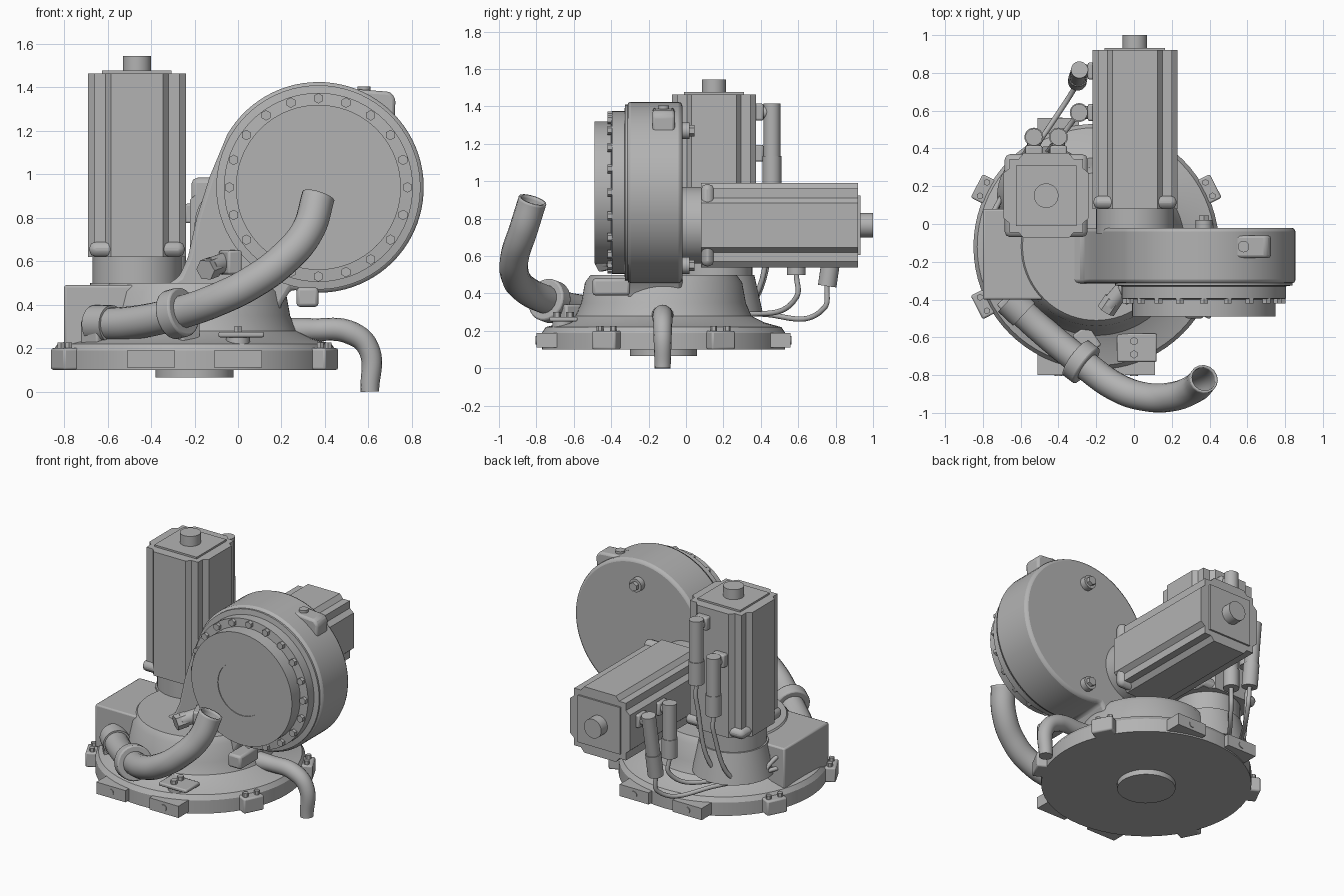
import bpy, bmesh, math
from mathutils import Vector, Matrix

cube = bpy.data.objects.get("Cube")
if cube:
    bpy.data.objects.remove(cube)

grey = bpy.data.materials.new("cast_grey")
grey.use_nodes = True
colour = (0.45, 0.45, 0.45, 1)
grey.diffuse_color = colour
grey.node_tree.nodes["Principled BSDF"].inputs["Base Color"].default_value = colour
X, Y, Z = Vector((1, 0, 0)), Vector((0, 1, 0)), Vector((0, 0, 1))
parts = []


def add(name, bm, bevel=0):
    bmesh.ops.recalc_face_normals(bm, faces=bm.faces)
    mesh = bpy.data.meshes.new(name)
    bm.to_mesh(mesh)
    bm.free()
    mesh.materials.append(grey)
    ob = bpy.data.objects.new(name, mesh)
    bpy.context.collection.objects.link(ob)
    if bevel:
        mod = ob.modifiers.new("soft_edges", "BEVEL")
        mod.width, mod.segments, mod.limit_method = bevel, 2, "ANGLE"
    parts.append(ob)
    return ob


def box(name, lo, hi, bevel=0, turn=0):
    lo, hi = Vector(lo), Vector(hi)
    bm = bmesh.new()
    bmesh.ops.create_cube(bm, size=1, matrix=Matrix.Translation((lo + hi) / 2)
                          @ Matrix.Rotation(turn, 4, "Z") @ Matrix.Diagonal((*(hi - lo), 1)))
    return add(name, bm, bevel)


def rod(name, a, b, r, r2=None, sides=32, bevel=0):
    a, b = Vector(a), Vector(b)
    bm = bmesh.new()
    spin = Z.rotation_difference(b - a).to_matrix().to_4x4()
    bmesh.ops.create_cone(bm, cap_ends=True, segments=sides, radius1=r,
                          radius2=r if r2 is None else r2, depth=(b - a).length,
                          matrix=Matrix.Translation((a + b) / 2) @ spin)
    return add(name, bm, bevel)


def lathe(name, centre, axis, profile, sides=72):
    """Revolve (radius, distance along axis) points around an axis."""
    bm = bmesh.new()
    spin = Z.rotation_difference(axis).to_matrix()
    rings = []
    for r, h in profile:
        rings.append([bm.verts.new(Vector(centre) + spin @ Vector(
            (r * math.cos(math.tau * i / sides), r * math.sin(math.tau * i / sides), h)))
            for i in range(sides)])
    for low, high in zip(rings, rings[1:]):
        for i in range(sides):
            j = (i + 1) % sides
            bm.faces.new((low[i], low[j], high[j], high[i]))
    bm.faces.new(rings[0])
    bm.faces.new(rings[-1])
    return add(name, bm)


def prism(name, outline, start, step, bevel=0):
    """Extrude a closed outline, given by a point function, along a step."""
    bm = bmesh.new()
    face = bm.faces.new([bm.verts.new(Vector(start) + p) for p in outline])
    new = bmesh.ops.extrude_face_region(bm, geom=[face])["geom"]
    bmesh.ops.translate(bm, vec=step, verts=[v for v in new if isinstance(v, bmesh.types.BMVert)])
    return add(name, bm, bevel)


def tube(name, points, r, scales=None, caps=True):
    cu = bpy.data.curves.new(name, "CURVE")
    cu.dimensions, cu.bevel_depth, cu.bevel_resolution = "3D", r, 6
    cu.use_fill_caps = caps
    sp = cu.splines.new("BEZIER")
    sp.bezier_points.add(len(points) - 1)
    for i, (bp, p) in enumerate(zip(sp.bezier_points, points)):
        bp.co, bp.radius = p, scales[i] if scales else 1
        bp.handle_left_type = bp.handle_right_type = "AUTO"
    cu.materials.append(grey)
    ob = bpy.data.objects.new(name, cu)
    bpy.context.collection.objects.link(ob)
    return ob


# Round base with boss, flared pedestal and lugs
hub = Vector((-0.2, -0.12, 0))
lathe("base_plate", hub, Z, [(0.65, 0.1), (0.65, 0.19), (0.63, 0.22), (0.54, 0.245),
                             (0.47, 0.28), (0.44, 0.35), (0.42, 0.46), (0.39, 0.5)])
rod("base_boss", hub + Z * 0.065, hub + Z * 0.12, 0.18, sides=48)
for x in (-0.4, 0.0):
    for side in (-1, 1):
        y = hub.y + side * 0.6
        box("mount_lug", (x - 0.11, y - 0.08, 0.11), (x + 0.11, y + 0.08, 0.19))
        rod("mount_bolt", (x, y, 0.15), (x, y + side * 0.085, 0.15), 0.022, sides=16)
for deg in (27, 153, 207, 333):
    d = Vector((math.cos(math.radians(deg)), math.sin(math.radians(deg)), 0))
    p = hub + d * 0.64
    box("rim_lug", p + Vector((-0.07, -0.07, 0.1)), p + Vector((0.07, 0.07, 0.2)), 0.01,
        math.radians(deg))
    for s in (-0.04, 0.04):
        q = p + d * 0.03 + Vector((-d.y, d.x, 0)) * s
        rod("rim_bolt", q + Z * 0.19, q + Z * 0.225, 0.018, sides=6)

# Side junction box and bridge to the pedestal
prism("side_housing", [Vector(p) for p in ((-0.8, 0, 0.2), (-0.8, 0, 0.49), (-0.27, 0, 0.49),
                                            (-0.2, 0, 0.2))], (0, -0.4, 0), Y * 0.48, 0.01)

# Scroll housing: large disc with a tangent neck running down to the base
wheel = Vector((0.37, 0, 0.94))
outline = [wheel + Vector((math.cos(a), 0, math.sin(a))) * 0.485
           for a in [math.radians(-105 + 255 * i / 60) for i in range(61)]]
outline += [Vector(p) for p in ((-0.13, 0, 0.99), (-0.19, 0, 0.8), (-0.23, 0, 0.62),
                                (-0.27, 0, 0.53), (-0.36, 0, 0.47), (-0.36, 0, 0.27),
                                (0.17, 0, 0.27), (0.2, 0, 0.4))]
prism("scroll_housing", outline, (0, -0.315, 0), Y * 0.295, 0.02)
lathe("wheel_cover", wheel, -Y, [(0.47, 0.3), (0.47, 0.325), (0.435, 0.33), (0.435, 0.395),
                                 (0.38, 0.4), (0.38, 0.49), (0.18, 0.49), (0.18, 0.485)])
for i in range(20):
    a = math.tau * i / 20
    p = wheel + Vector((math.cos(a), 0, math.sin(a))) * 0.41
    rod("cover_bolt", p - Y * 0.38, p - Y * 0.42, 0.024, sides=6)
for z in (1.27, 0.55):
    rod("rear_plug", (0.37, -0.05, z), (0.37, 0.02, z), 0.045, sides=24)
    rod("rear_plug_head", (0.37, 0.01, z), (0.37, 0.045, z), 0.03, sides=6)
prism("lifting_lug", [Vector(p) for p in ((0.5, 0, 1.3), (0.5, 0, 1.395), (0.7, 0, 1.38),
                                           (0.725, 0, 1.35), (0.72, 0, 1.22))],
      (0, -0.18, 0), Y * 0.12, 0.015)
rod("lifting_lug_bolt", (0.58, -0.12, 1.37), (0.58, -0.12, 1.405), 0.03, sides=24)


# Servo motors share one ribbed section
def motor(name, start, axis, u, v, length, collar):
    corner = [(0.225, 0.12), (0.195, 0.145), (0.195, 0.195), (0.145, 0.195), (0.12, 0.225)]
    ring = []
    for k in range(4):
        c, s = round(math.cos(k * math.pi / 2)), round(math.sin(k * math.pi / 2))
        ring += [u * (a * c - b * s) + v * (a * s + b * c) for a, b in corner]
    start = Vector(start)
    prism(name + "_body", ring, start, axis * length)
    plate = [u * a + v * b for a, b in ((-1, -1), (1, -1), (1, 1), (-1, 1))]
    prism(name + "_flange", [p * 0.22 for p in plate], start, axis * 0.07, 0.03)
    prism(name + "_end_plate", [p * 0.16 for p in plate], start + axis * length, axis * 0.012)
    rod(name + "_end_cap", start + axis * length, start + axis * (length + 0.08), 0.065)
    rod(name + "_collar", start - axis * collar, start + axis * 0.01, 0.205, sides=48)


motor("upright_motor", (-0.465, 0.15, 0.62), Z, X, Y, 0.845, 0.2)
motor("rear_motor", (0.005, 0.08, 0.765), Y, X, Z, 0.84, 0.13)
rod("upright_seat", (-0.465, 0.15, 0.3), (-0.465, 0.15, 0.5), 0.26, 0.215, 48)


# Elbow plugs and cables running to the side box
def plug(name, root, out, tip, end):
    root, tip = Vector(root), Vector(tip)
    elbow = root + out * 0.09
    box(name + "_seat", root - Vector((0.045,) * 3), root + Vector((0.045,) * 3), 0.01)
    rod(name + "_arm", root, elbow + out * 0.02, 0.035, sides=20)
    mid = elbow.lerp(tip, 0.6)
    rod(name + "_head", elbow + (elbow - tip).normalized() * 0.045, mid, 0.045, sides=24)
    rod(name + "_sleeve", mid, tip, 0.05, sides=24)
    drop = tip + (tip - elbow).normalized() * 0.12
    bend = drop.lerp(Vector(end), 0.5)
    bend.z = 0.29
    tube(name + "_cable", [tip, drop, bend, end], 0.014)


plug("upper_plug", (-0.4, 0.37, 1.37), Y, (-0.4, 0.46, 0.98), (-0.68, 0.07, 0.42))
plug("lower_plug", (-0.53, 0.37, 1.15), Y, (-0.53, 0.46, 0.8), (-0.74, 0.07, 0.42))
plug("inner_plug", (-0.2, 0.59, 0.82), -X, (-0.29, 0.59, 0.5), (-0.68, 0.07, 0.34))
plug("outer_plug", (-0.2, 0.81, 0.82), -X, (-0.3, 0.755, 0.44), (-0.74, 0.07, 0.34))

# Curved hose with clamp and inlet fitting
hose = tube("hose", [(-0.64, -0.42, 0.31), (-0.5, -0.55, 0.315), (-0.28, -0.73, 0.36),
                     (-0.08, -0.87, 0.43), (0.06, -0.915, 0.5), (0.2, -0.915, 0.6),
                     (0.32, -0.87, 0.74), (0.37, -0.82, 0.9)], 0.077, caps=False)
hose.modifiers.new("wall", "SOLIDIFY").thickness = 0.012
clamp, along = Vector((-0.28, -0.73, 0.36)), Vector((0.78, -0.58, 0.22)).normalized()
rod("hose_clamp", clamp - along * 0.04, clamp + along * 0.04, 0.115, sides=24, bevel=0.01)
box("clamp_foot", (-0.3, -0.68, 0.2), (-0.2, -0.55, 0.34), 0.01, 0.6)
rod("hose_fitting", (-0.66, -0.4, 0.31), (-0.58, -0.475, 0.31), 0.088, sides=24)
box("hose_flange", (-0.7, -0.5, 0.2), (-0.6, -0.38, 0.33), 0.01, 0.7)

# Drain spout, front bracket and small fittings
tube("drain_spout", [(0.15, -0.125, 0.27), (0.35, -0.125, 0.285), (0.52, -0.125, 0.27),
                     (0.6, -0.125, 0.2), (0.607, -0.125, 0)], 0.045, (1.5, 1.15, 1.2, 1.1, 0.95))
box("front_bracket", (-0.09, -0.73, 0.25), (0.12, -0.58, 0.275), 0.008)
rod("bracket_post", (0, -0.66, 0.18), (0, -0.66, 0.27), 0.055, sides=24)
for y in (-0.69, -0.62):
    rod("bracket_bolt", (0, y, 0.27), (0, y, 0.3), 0.022, sides=6)
box("lower_bracket", (0.27, -0.5, 0.39), (0.37, -0.3, 0.48), 0.015)
rod("sensor_nut", (-0.15, -0.46, 0.56), (-0.11, -0.4, 0.575), 0.05, sides=6)
rod("sensor_body", (-0.13, -0.43, 0.57), (-0.02, -0.3, 0.61), 0.045, sides=24)
box("sensor_mount", (-0.07, -0.42, 0.54), (0, -0.3, 0.65), 0.01, 0.4)

# Smooth round surfaces, keep machined edges sharp
bpy.ops.object.select_all(action="DESELECT")
for ob in parts:
    ob.select_set(True)
bpy.context.view_layer.objects.active = parts[0]
bpy.ops.object.shade_smooth_by_angle(angle=math.radians(32))
